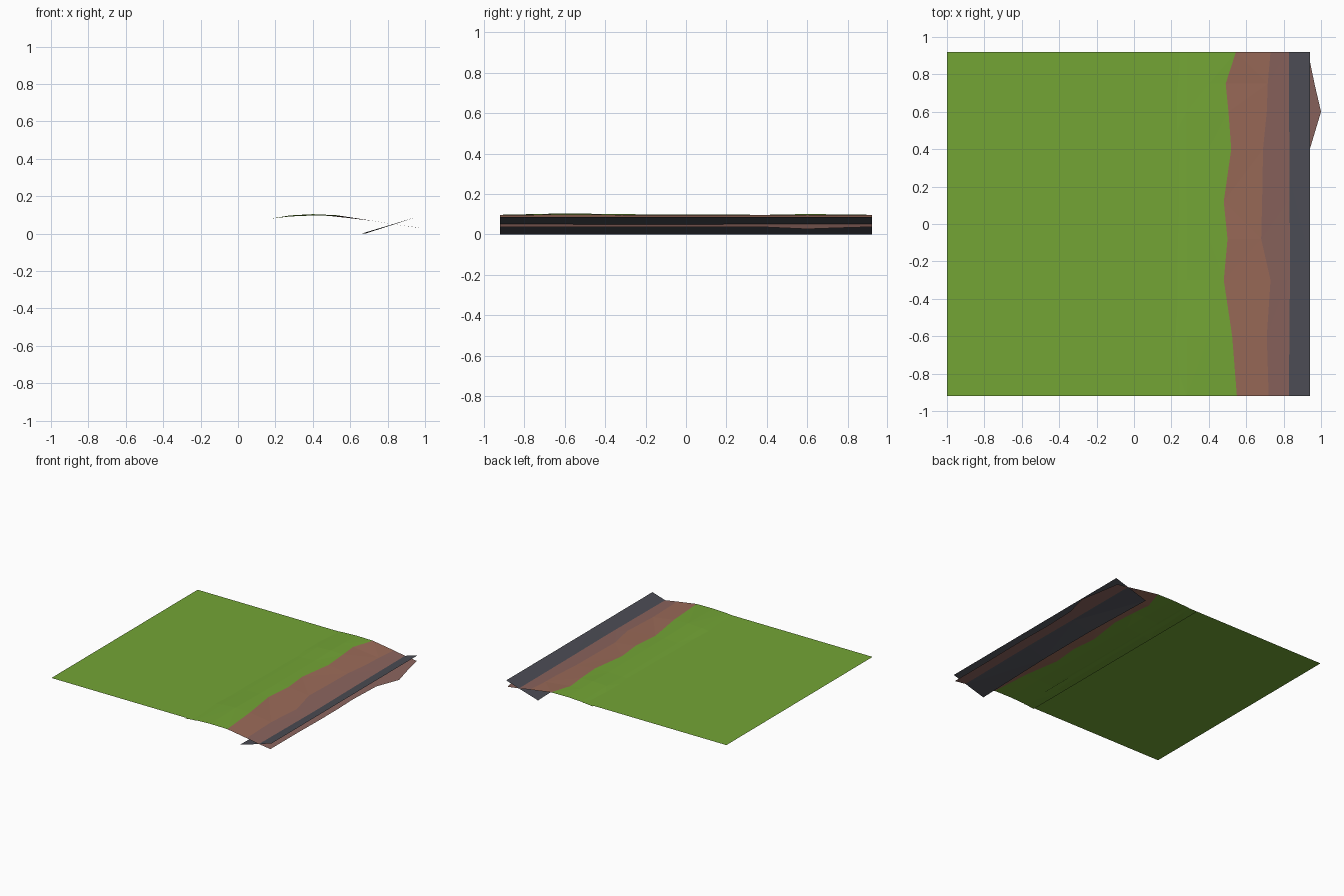
import bpy

if "Cube" in bpy.data.objects:
    bpy.data.objects.remove(bpy.data.objects["Cube"])


def material(name, rgb):
    m = bpy.data.materials.new(name)
    m.diffuse_color = (*rgb, 1)
    m.use_nodes = True
    m.node_tree.nodes["Principled BSDF"].inputs["Base Color"].default_value = m.diffuse_color
    return m


grass = material("grass green", (0.172, 0.376, 0.036))
earth = material("earth brown", (0.325, 0.145, 0.098))
shade = material("mauve brown", (0.255, 0.127, 0.110))
stone = material("dark slate", (0.070, 0.072, 0.088))

HALF = 0.92


def sheet(name, rows, mats, column_mats):
    """Skin rows of points into a one-sided, flat-shaded sheet facing up."""
    n = len(rows[0])
    verts = [p for row in rows for p in row]
    faces, slots = [], []
    for r in range(len(rows) - 1):
        for c in range(n - 1):
            a, b = r * n + c, r * n + c + 1
            d, e = a + n, b + n
            # alternate the diagonals for a rough faceted look
            if (r + c) % 2:
                faces += [(a, b, e), (a, e, d)]
            else:
                faces += [(a, b, d), (b, e, d)]
            slots += [column_mats[c]] * 2
    me = bpy.data.meshes.new(name)
    me.from_pydata(verts, [], faces)
    for m in mats:
        me.materials.append(m)
    for p, s in zip(me.polygons, slots):
        p.material_index = s
    ob = bpy.data.objects.new(name, me)
    bpy.context.collection.objects.link(ob)
    return ob


# flat meadow
sheet("meadow", [[(x, y, 0.088) for x in (-1, 0.27)] for y in (-HALF, HALF)],
      [grass], [0])

# rough bank: y, turf edge x, soil break x, outer edge x, extra crest height
stations = [
    (-HALF, 0.55, 0.72, 0.93, 0.000),
    (-0.60, 0.525, 0.71, 0.93, 0.007),
    (-0.30, 0.48, 0.73, 0.935, 0.003),
    (-0.08, 0.50, 0.68, 0.935, 0.002),
    (0.12, 0.48, 0.685, 0.93, 0.001),
    (0.40, 0.52, 0.69, 0.94, 0.000),
    (0.60, 0.505, 0.71, 1.00, 0.004),
    (0.75, 0.49, 0.715, 0.965, 0.002),
    (HALF, 0.545, 0.73, 0.93, 0.000),
]


def slope(x):
    return 0.0965 - 0.15 * (x - 0.535)


rows = []
for y, turf, soil, outer, lift in stations:
    rows.append([
        (0.18, y, 0.081),
        (0.28, y, 0.092 + lift * 0.8),
        (0.40, y, 0.097 + lift),
        (turf, y, 0.095 + lift * 0.5),
        (soil, y, slope(soil)),
        (0.82, y, slope(0.82) - 0.002),
        (outer, y, slope(outer)),
    ])
sheet("earth_bank", rows, [grass, earth, shade], [0, 0, 0, 1, 2, 2])

# tilted slate strip that crosses the foot of the bank
sheet("slate_strip",
      [[(left, y, 0.0), (0.82, y, 0.048 - dip), (0.94, y, 0.085)]
       for y, left, dip in ((-HALF, 0.66, 0), (-0.2, 0.68, 0.003),
                            (0.3, 0.68, 0.001), (HALF, 0.66, 0))],
      [stone], [0, 0])
